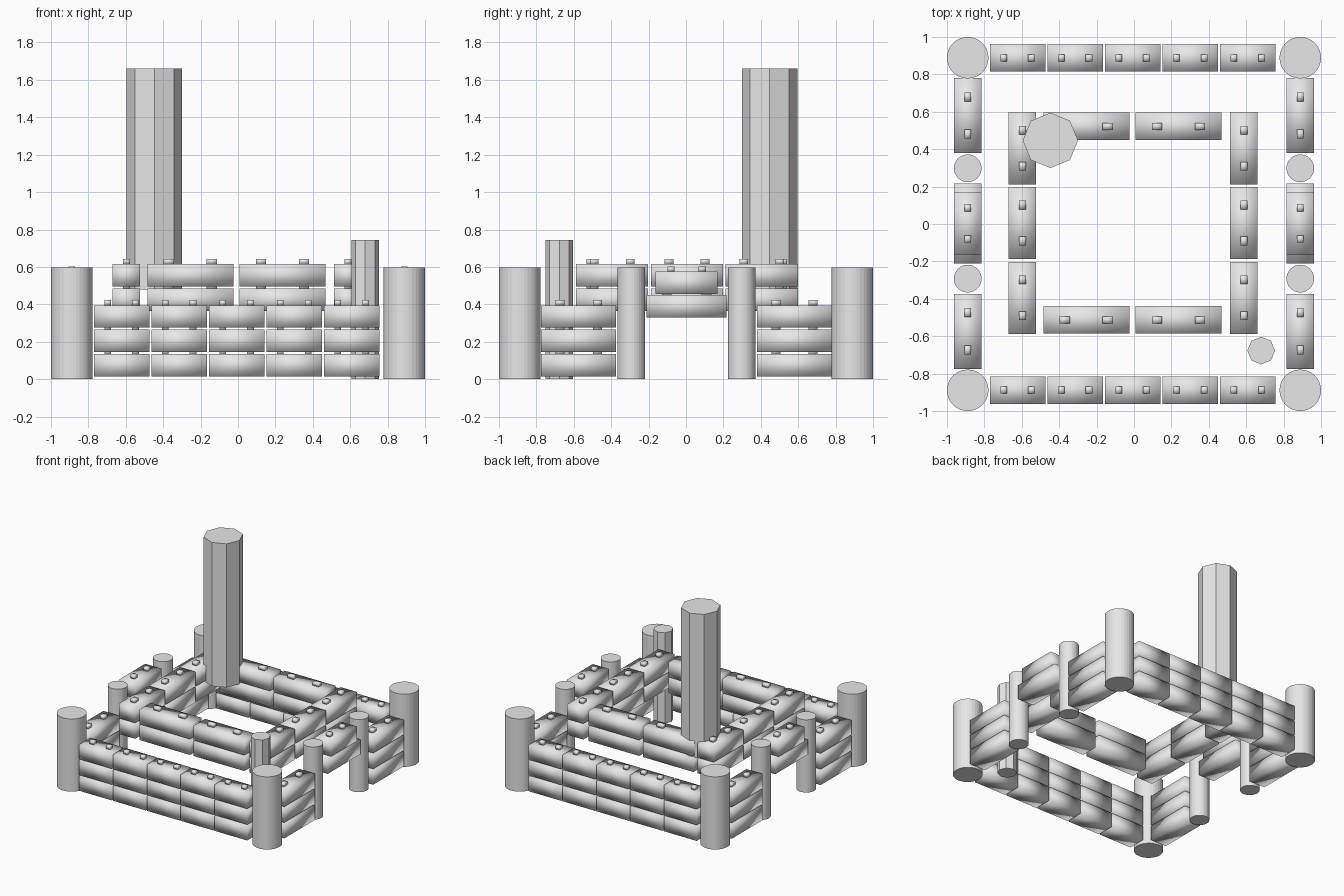
import bpy, bmesh
from mathutils import Matrix, Vector

cube = bpy.data.objects.get("Cube")
if cube:
    bpy.data.objects.remove(cube)

stone = bpy.data.materials.new("stone_grey")
stone.use_nodes = True
GREY = (0.8, 0.8, 0.8, 1)
stone.diffuse_color = GREY
stone.node_tree.nodes["Principled BSDF"].inputs["Base Color"].default_value = GREY

BRICK_W, BRICK_H, LAYER = 0.147, 0.12, 0.13
STUD_H = 0.027


def finish(name, bm, smooth):
    for f in bm.faces:
        f.smooth = smooth
    mesh = bpy.data.meshes.new(name)
    bm.to_mesh(mesh)
    bm.free()
    mesh.materials.append(stone)
    obj = bpy.data.objects.new(name, mesh)
    bpy.context.collection.objects.link(obj)
    return obj


def add_box(bm, centre, size):
    bmesh.ops.create_cube(
        bm, size=1,
        matrix=Matrix.Translation(centre) @ Matrix.Diagonal((*size, 1)))


def brick(name, x, y, z, length, along_y=False):
    """Brick with two studs; z is its underside."""
    bm = bmesh.new()
    add_box(bm, Vector((0, 0, BRICK_H / 2)), (length, BRICK_W, BRICK_H))
    for side in (-1, 1):
        add_box(bm, Vector((side * length / 4, 0, BRICK_H + STUD_H / 2)),
                (length * 0.12, BRICK_W * 0.25, STUD_H))
    if along_y:
        # Swap axes by a quarter turn
        bm.transform(Matrix(((0, -1, 0, 0), (1, 0, 0, 0),
                             (0, 0, 1, 0), (0, 0, 0, 1))))
    finish(name, bm, True).location = (x, y, z)


def post(name, x, y, radius, bottom, top, sides):
    bm = bmesh.new()
    bmesh.ops.create_cone(bm, cap_ends=True, segments=sides, radius1=radius,
                          radius2=radius, depth=top - bottom)
    finish(name, bm, False).location = (x, y, (bottom + top) / 2)


# Outer wall: front and back rows, three layers
for label, side in (("front", -1), ("back", 1)):
    for layer in range(3):
        z = 0.015 + layer * LAYER
        for i in range(5):
            brick(f"{label}_wall_brick", -0.622 + i * 0.3075,
                  side * 0.888, z, 0.297)

# Outer wall: side rows with gates, corner towers and gate posts
for label, side in (("right", -1), ("left", 1)):
    x = side * 0.889
    for end in (-1, 1):
        for layer in range(3):
            brick(f"{label}_wall_brick", x, end * 0.577 + 0.003,
                  0.015 + layer * LAYER, 0.4, True)
        post(f"{label}_corner_tower", x, end * 0.889, 0.111, 0, 0.597, 32)
        post(f"{label}_gate_post", x, end * 0.295 + 0.003, 0.074, 0, 0.597, 32)
    brick(f"{label}_gate_lintel", x, 0.003, 0.33, 0.427, True)
    brick(f"{label}_gate_cap", x, 0.003, 0.455, 0.333, True)

# Raised inner wall, two layers
for layer in range(2):
    z = 0.365 + layer * LAYER
    for x in (-0.255, 0.238):
        brick("inner_front_brick", x, -0.513, z, 0.46)
        brick("inner_back_brick", x, 0.522, z, 0.46)
    for y in (-0.395, 0.005, 0.405):
        brick("inner_right_brick", -0.597, y, z, 0.385, True)
        brick("inner_left_brick", 0.588, y, z, 0.385, True)

# Tall keep and small turret, both eight-sided
post("tall_keep", -0.447, 0.447, 0.148, 0.48, 1.66, 8)
post("small_turret", 0.68, -0.677, 0.074, 0, 0.745, 8)
